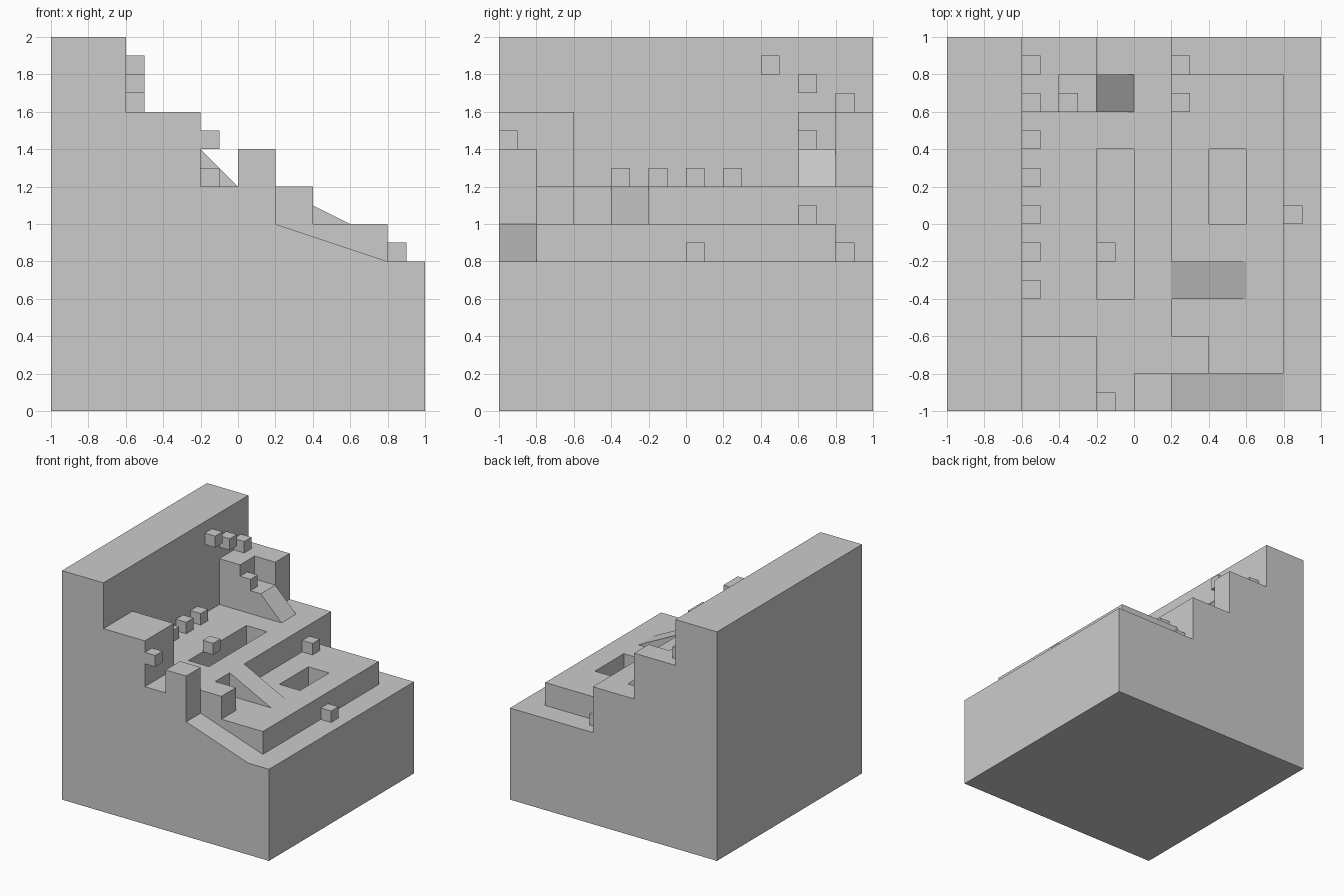
import bpy, bmesh
from mathutils import Vector

if "Cube" in bpy.data.objects:
    bpy.data.objects.remove(bpy.data.objects["Cube"])

C, N = 0.2, 10                      # cell size and cell count of the terrain
grid = {}                           # cell -> (height at low x, height at high x)


def area(x0, x1, y0, y1, h0, h1=None):
    """Set a rectangle to a level, or to a ramp running along x."""
    h1 = h0 if h1 is None else h1
    i0, i1, j0, j1 = [round((v + 1) / C) for v in (x0, x1, y0, y1)]
    for i in range(i0, i1):
        a, b = [h0 + (h1 - h0) * (k - i0) / (i1 - i0) for k in (i, i + 1)]
        for j in range(j0, j1):
            grid[i, j] = (a, b)


# Main levels, from lowest to highest
area(-1, 1, -1, 1, 0.8)             # base
area(0.2, 0.8, -0.8, 0.8, 1.0)      # lower terrace
area(-0.6, 0.2, -1, 1, 1.2)         # upper terrace
area(-1, -0.6, -1, 1, 2.0)          # back wall
# Raised platforms
area(-0.6, -0.2, -1, -0.6, 1.6)
area(-0.6, -0.2, 0.6, 1, 1.6)
area(-0.4, -0.2, 0.6, 0.8, 1.4)
area(0, 0.2, -1, -0.8, 1.4)
area(0.2, 0.4, -0.8, -0.6, 1.2)
# Ramps
area(-0.2, 0, 0.6, 0.8, 1.4, 1.2)
area(0.2, 0.6, -0.4, -0.2, 1.2, 1.0)
area(0.2, 0.8, -1, -0.8, 1.0, 0.8)
# Pits
area(-0.2, 0, -0.4, 0.4, 1.0)
area(0.4, 0.6, 0, 0.4, 0.8)


def finish(bm, name):
    me = bpy.data.meshes.new(name)
    bm.to_mesh(me)
    bm.free()
    ob = bpy.data.objects.new(name, me)
    bpy.context.collection.objects.link(ob)


def face(bm, pts, direction):
    """Add a face turned towards a direction, skipping collapsed corners."""
    out = []
    for p in pts:
        p = Vector(p)
        if all((p - q).length > 1e-5 for q in out):
            out.append(p)
    if len(out) > 2:
        f = bm.faces.new([bm.verts.new(p) for p in out])
        f.normal_update()
        if f.normal.dot(Vector(direction)) < 0:
            f.normal_flip()


def wall(bm, p, q, a, b, axis):
    """Upright face between neighbouring cell edges of heights a and b."""
    s = 1 if sum(a) > sum(b) else -1
    face(bm, [(*p, a[0]), (*q, a[1]), (*q, b[1]), (*p, b[0])], Vector(axis) * s)


bm = bmesh.new()
for i in range(-1, N):
    for j in range(-1, N):
        x0, y0 = -1 + i * C, -1 + j * C
        x1, y1 = x0 + C, y0 + C
        h = grid.get((i, j), (0, 0))
        east = grid.get((i + 1, j), (0, 0))
        north = grid.get((i, j + 1), (0, 0))
        if (i, j) in grid:
            face(bm, [(x0, y0, h[0]), (x1, y0, h[1]), (x1, y1, h[1]), (x0, y1, h[0])], (0, 0, 1))
            face(bm, [(x0, y0, 0), (x1, y0, 0), (x1, y1, 0), (x0, y1, 0)], (0, 0, -1))
        wall(bm, (x1, y0), (x1, y1), (h[1], h[1]), (east[0], east[0]), (1, 0, 0))
        wall(bm, (x0, y1), (x1, y1), h, north, (0, 1, 0))
bmesh.ops.remove_doubles(bm, verts=bm.verts[:], dist=1e-4)
bmesh.ops.dissolve_limit(bm, angle_limit=0.01, verts=bm.verts[:], edges=bm.edges[:])
finish(bm, "stepped_terrain")

# Small cubes, given by their low corner
steps = [(-0.6, 0.4, 1.8), (-0.6, 0.6, 1.7), (-0.6, 0.8, 1.6), (-0.4, 0.6, 1.4),
         (-0.2, -1, 1.4), (-0.2, -0.2, 1.2), (0.2, 0.6, 1.0), (0.2, 0.8, 0.8),
         (0.8, 0, 0.8)]
steps += [(-0.6, y, 1.2) for y in (-0.4, -0.2, 0, 0.2)]
for p in steps:
    bm = bmesh.new()
    bmesh.ops.create_cube(bm, size=0.1)
    bmesh.ops.translate(bm, verts=bm.verts[:], vec=Vector(p) + Vector((0.05, 0.05, 0.05)))
    finish(bm, "small_cube")
